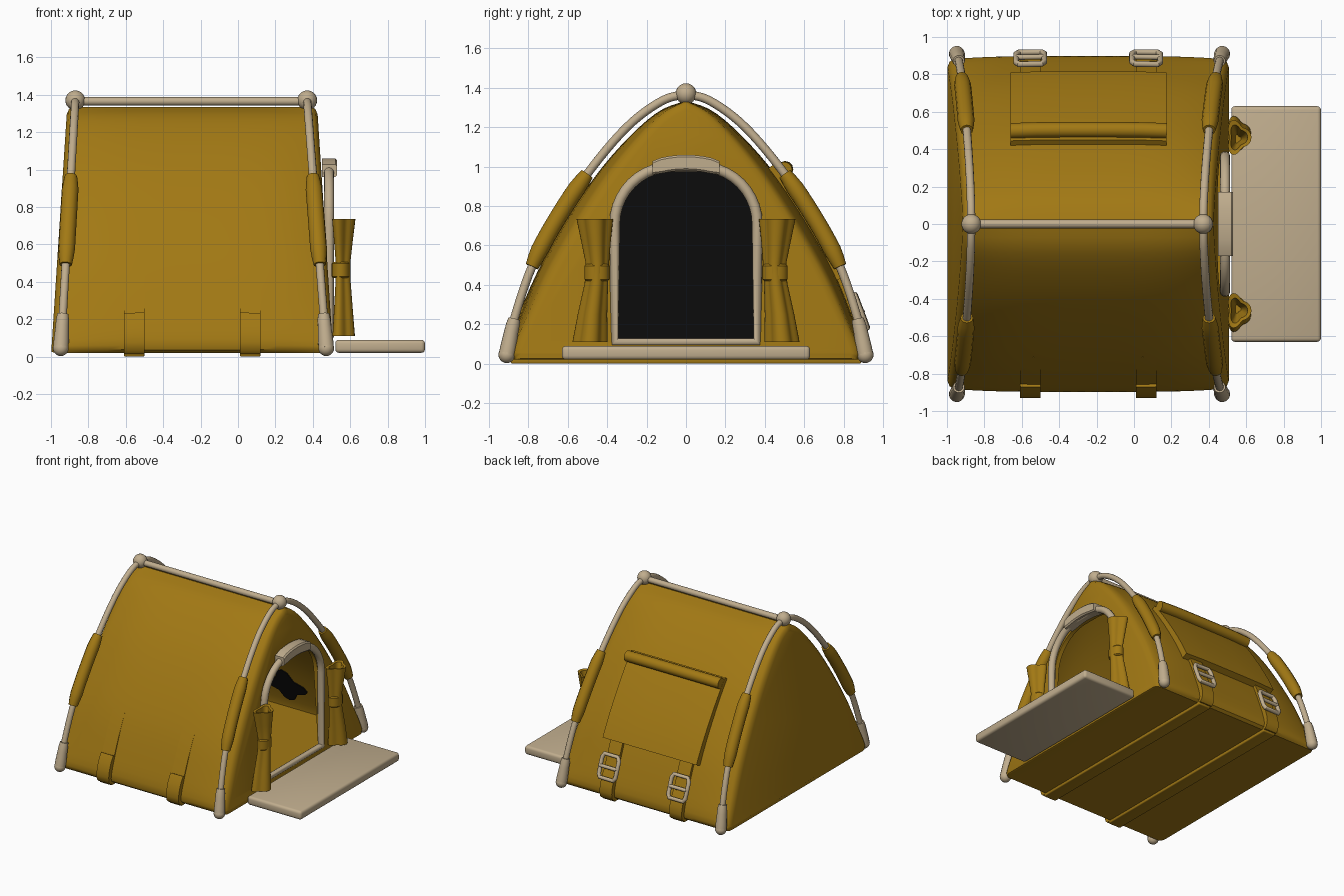
import bpy, bmesh, math
from mathutils import Vector

if "Cube" in bpy.data.objects:
    bpy.data.objects.remove(bpy.data.objects["Cube"])


def material(name, rgb):
    m = bpy.data.materials.new(name)
    m.diffuse_color = (*rgb, 1)
    m.use_nodes = True
    m.node_tree.nodes["Principled BSDF"].inputs["Base Color"].default_value = m.diffuse_color
    return m


MUSTARD = material("mustard canvas", (0.36, 0.19, 0.007))
CREAM = material("cream plastic", (0.53, 0.42, 0.27))
BLACK = material("black lining", (0.004, 0.004, 0.004))


def finish(name, bm, mat):
    bmesh.ops.recalc_face_normals(bm, faces=bm.faces)
    me = bpy.data.meshes.new(name)
    bm.to_mesh(me)
    bm.free()
    me.materials.append(mat)
    ob = bpy.data.objects.new(name, me)
    bpy.context.collection.objects.link(ob)
    return ob


def loft(name, rings, mat):
    bm = bmesh.new()
    vs = [[bm.verts.new(p) for p in r] for r in rings]
    n = len(vs[0])
    for a, b in zip(vs, vs[1:]):
        for i in range(n):
            bm.faces.new((a[i], a[(i + 1) % n], b[(i + 1) % n], b[i]))
    bm.faces.new(vs[0])
    bm.faces.new(vs[-1])
    return finish(name, bm, mat)


def tube(name, pts, r, mat, radii=None, cyclic=False):
    cu = bpy.data.curves.new(name, 'CURVE')
    cu.dimensions = '3D'
    cu.bevel_depth, cu.bevel_resolution, cu.use_fill_caps = r, 4, True
    sp = cu.splines.new('POLY')
    sp.points.add(len(pts) - 1)
    for i, p in enumerate(pts):
        sp.points[i].co = (*p, 1)
        sp.points[i].radius = radii[i] if radii else 1
    sp.use_cyclic_u = cyclic
    cu.materials.append(mat)
    ob = bpy.data.objects.new(name, cu)
    bpy.context.collection.objects.link(ob)
    bpy.ops.object.select_all(action='DESELECT')
    ob.select_set(True)
    bpy.context.view_layer.objects.active = ob
    bpy.ops.object.convert(target='MESH')


def box(name, lo, hi, mat, bevel):
    bm = bmesh.new()
    bmesh.ops.create_cube(bm, size=1)
    for v in bm.verts:
        v.co = [l + (h - l) * (c + 0.5) for l, h, c in zip(lo, hi, v.co)]
    bmesh.ops.bevel(bm, geom=bm.edges[:], offset=bevel, segments=3, profile=0.5, affect='EDGES')
    return finish(name, bm, mat)


def ball(name, pos, r):
    bm = bmesh.new()
    bmesh.ops.create_uvsphere(bm, u_segments=20, v_segments=12, radius=r)
    bmesh.ops.translate(bm, verts=bm.verts, vec=pos)
    finish(name, bm, CREAM)


def catmull(pts, t):
    s = min(max(t, 0), 1) * (len(pts) - 1)
    i = min(int(s), len(pts) - 2)
    f = s - i
    p1, p2 = Vector(pts[i]), Vector(pts[i + 1])
    p0 = Vector(pts[i - 1]) if i else 2 * p1 - p2
    p3 = Vector(pts[i + 2]) if i + 2 < len(pts) else 2 * p2 - p1
    return 0.5 * (2 * p1 + (p2 - p0) * f + (2 * p0 - 5 * p1 + 4 * p2 - p3) * f**2
                  + (3 * p1 - p0 - 3 * p2 + p3) * f**3)


# Canvas wall profile, ridge to ground, bulging midway along the length
WALL = [(0, 1.335), (0.12, 1.265), (0.25, 1.13), (0.40, 0.94), (0.55, 0.71),
        (0.69, 0.47), (0.80, 0.24), (0.875, 0.07), (0.87, 0.02)]


def wall(t, u, off):
    d = catmull(WALL, t + 0.01) - catmull(WALL, t - 0.01)
    n = Vector((-d.y, d.x)).normalized() if t > 0 else Vector((0, 1))
    return catmull(WALL, t) + n * (off + 0.06 * math.sin(math.pi * t) * (1 - u**4))


def on_wall(x, t, off, side=1):
    p = wall(t, (x + 0.245) / 0.71, off)
    return (x, side * p.x, p.y)


def tent_ring(u, off, floor):
    half = [wall(i / 28, u, off) for i in range(29)]
    yz = [(-p.x, p.y) for p in reversed(half[1:])] + [(p.x, p.y) for p in half]
    return [(-0.245 + u * (0.755 - 0.065 * z), y, max(z, floor)) for y, z in yz]


# Tent body: outer shell minus the hollow and the doorway
ends = [(1, -0.04), (0.985, -0.012), (0.96, 0)]
stations = [(-u, o) for u, o in ends] + [(i / 10, 0) for i in range(-9, 10)] + ends[::-1]
body = loft("tent_body", [tent_ring(u, o, 0.02) for u, o in stations], MUSTARD)
hollow = loft("hollow_cutter", [tent_ring(i / 10 * 0.95, -0.04, 0.06) for i in range(-10, 11)], MUSTARD)


def arch(hw, z0, z1, r):
    right = [(hw - r + r * math.cos(a), z1 - r + r * math.sin(a))
             for a in [math.pi / 2 * i / 10 for i in range(11)]]
    return [(hw, z0)] + right + [(-y, z) for y, z in reversed(right)] + [(-hw, z0)]


door = loft("door_cutter", [[(x, y, z) for y, z in arch(0.35, 0.11, 0.99, 0.28)] for x in (0.3, 0.7)], MUSTARD)
bpy.context.view_layer.objects.active = body
for cutter in (hollow, door):
    m = body.modifiers.new("cut", 'BOOLEAN')
    m.operation, m.solver, m.object = 'DIFFERENCE', 'EXACT', cutter
    bpy.ops.object.modifier_apply(modifier=m.name)
    bpy.data.objects.remove(cutter)
# Dark inner back wall
while len(body.data.materials) < 2:
    body.data.materials.append(BLACK)
body.data.materials[1] = BLACK
for f in body.data.polygons:
    f.material_index = 1 if f.normal.x > 0.7 and f.center.x < -0.8 else 0

# Door frame, cap and porch
tube("door_frame", [(0.487, y, z) for y, z in arch(0.362, 0.11, 1.0, 0.29)], 0.027, CREAM, cyclic=True)
cap = []
for i in range(9):
    y = -0.17 + 0.34 * i / 8
    dz = -0.9 * y * y
    s = 0.006 if i in (0, 8) else 0
    cap.append([(0.45, y, 0.98 + dz + s), (0.52, y, 0.98 + dz + s), (0.53, y, 0.99 + dz + s),
                (0.53, y, 1.05 + dz - s), (0.52, y, 1.06 + dz - s), (0.45, y, 1.06 + dz - s)])
loft("door_cap", cap, CREAM)
box("porch_board", (0.52, -0.63, 0.02), (1.0, 0.63, 0.09), CREAM, 0.02)

# Tied-back curtains
for side, tag in ((-1, "left"), (1, "right")):
    rings = []
    for z, r, yc in ((0.11, 0.08, 0.487), (0.25, 0.067, 0.475), (0.41, 0.053, 0.455), (0.51, 0.053, 0.45),
                     (0.62, 0.067, 0.457), (0.735, 0.083, 0.463), (0.73, 0.06, 0.463), (0.56, 0.02, 0.455)):
        ring = []
        for k in range(36):
            a = math.tau * k / 36
            q = r * (1 + 0.22 * math.cos(3 * a))
            ring.append((0.555 + 0.72 * q * math.cos(a), side * (yc + q * math.sin(a)), z))
        rings.append(ring)
    loft(tag + "_curtain", rings, MUSTARD)
    band = [[(0.55 + 0.78 * r * math.cos(math.tau * k / 24), side * 0.452 + r * math.sin(math.tau * k / 24), z)
             for k in range(24)] for z, r in ((0.42, 0.054), (0.428, 0.063), (0.497, 0.063), (0.505, 0.054))]
    loft(tag + "_curtain_band", band, MUSTARD)

# Arched poles with padded sleeves, end boots and ridge joints
POLE = [(0, 1.37), (0.12, 1.335), (0.28, 1.22), (0.45, 1.03), (0.62, 0.79), (0.77, 0.52), (0.865, 0.25), (0.91, 0.045)]
for tag, x0, x1 in (("back", -0.95, -0.87), ("front", 0.475, 0.37)):
    for side, sname in ((-1, "left"), (1, "right")):
        def pole(a, b, n):
            out = []
            for i in range(n + 1):
                p = catmull(POLE, (a + (b - a) * i / n) / 7)
                out.append((x0 + (x1 - x0) * p.y / 1.37, side * p.x, p.y))
            return out
        name = f"{tag}_{sname}_"
        tube(name + "pole", pole(0, 7, 36), 0.022, CREAM)
        tube(name + "sleeve", pole(3.3, 5.1, 12), 0.045, MUSTARD, [0.75, 0.9] + [1] * 9 + [0.9, 0.75])
        tube(name + "boot", pole(6.1, 7, 6), 0.042, CREAM, [0.75, 0.85, 0.88, 0.92, 0.96, 1, 1])
        ball(name + "boot_end", pole(7, 7, 1)[0], 0.042)
    ball(tag + "_ridge_joint", (x1, 0, 1.37), 0.053)
tube("ridge_pole", [(-0.87, 0, 1.365), (0.37, 0, 1.365)], 0.023, CREAM)


# Canvas strips lying on the walls: rows are (t, lower offset, upper offset)
def strip(name, x0, x1, rows, side):
    xs = [x0 + (x1 - x0) * i / 6 for i in range(7)]
    loft(name, [[on_wall(x, t, hi, side) for x in xs] + [on_wall(x, t, lo, side) for x in reversed(xs)]
                for t, lo, hi in rows], MUSTARD)


# Rolled window flap on the rear wall
strip("window_flap", -0.66, 0.175, [(0.36 + 0.3 * i / 10, -0.01, 0.03 + 0.002 * i) for i in range(11)], 1)
tube("window_flap_roll", [on_wall(-0.66 + 0.835 * i / 6, 0.385, 0.055) for i in range(7)], 0.042, MUSTARD)

# Dark patch on the inside of the rear wall
patch = []
for off in (-0.043, -0.049):
    patch.append([on_wall(-0.12 + 0.15 * math.cos(a) * (1 + 0.25 * math.cos(4 * a)),
                          0.735 + 0.065 * math.sin(a) * (1 + 0.25 * math.cos(4 * a)), off)
                  for a in [math.tau * k / 24 for k in range(24)]])
loft("window_lining", patch, BLACK)

# Straps round the base, with buckles at the rear
for tag, x in (("back", -0.555), ("front", 0.065)):
    a, b = x - 0.055, x + 0.055
    strip(tag + "_strap_rear", a, b, [(0.64 + 0.36 * i / 10, -0.015, 0.022) for i in range(11)], 1)
    strip(tag + "_strap_fore", a, b, [(0.6 + 0.4 * i / 10, -0.015, min(0.002 * i, 0.015)) for i in range(11)], -1)
    for side, sname in ((-1, "fore"), (1, "rear")):
        strip(f"{tag}_strap_loop_{sname}", a, b,
              [(0.77 + 0.23 * i / 6, -0.01, (0.024, 0.036, 0.036, 0.034, 0.03, 0.026, 0.022)[i]) for i in range(7)], side)
    box(tag + "_strap_base", (a, -0.89, 0), (b, 0.89, 0.035), MUSTARD, 0.008)
    ring = [(-0.06, 0.71), (0.06, 0.71), (0.075, 0.725), (0.075, 0.795), (0.06, 0.81),
            (-0.06, 0.81), (-0.075, 0.795), (-0.075, 0.725)]
    tube(tag + "_buckle", [on_wall(x + dx, t, 0.05) for dx, t in ring], 0.016, CREAM, cyclic=True)
    tube(tag + "_buckle_bar", [on_wall(x + dx, 0.76, 0.055) for dx in (-0.075, 0.075)], 0.014, CREAM)

# Smooth shading with crisp edges
bpy.ops.object.select_all(action='SELECT')
bpy.context.view_layer.objects.active = body
bpy.ops.object.shade_smooth_by_angle(angle=math.radians(35))
